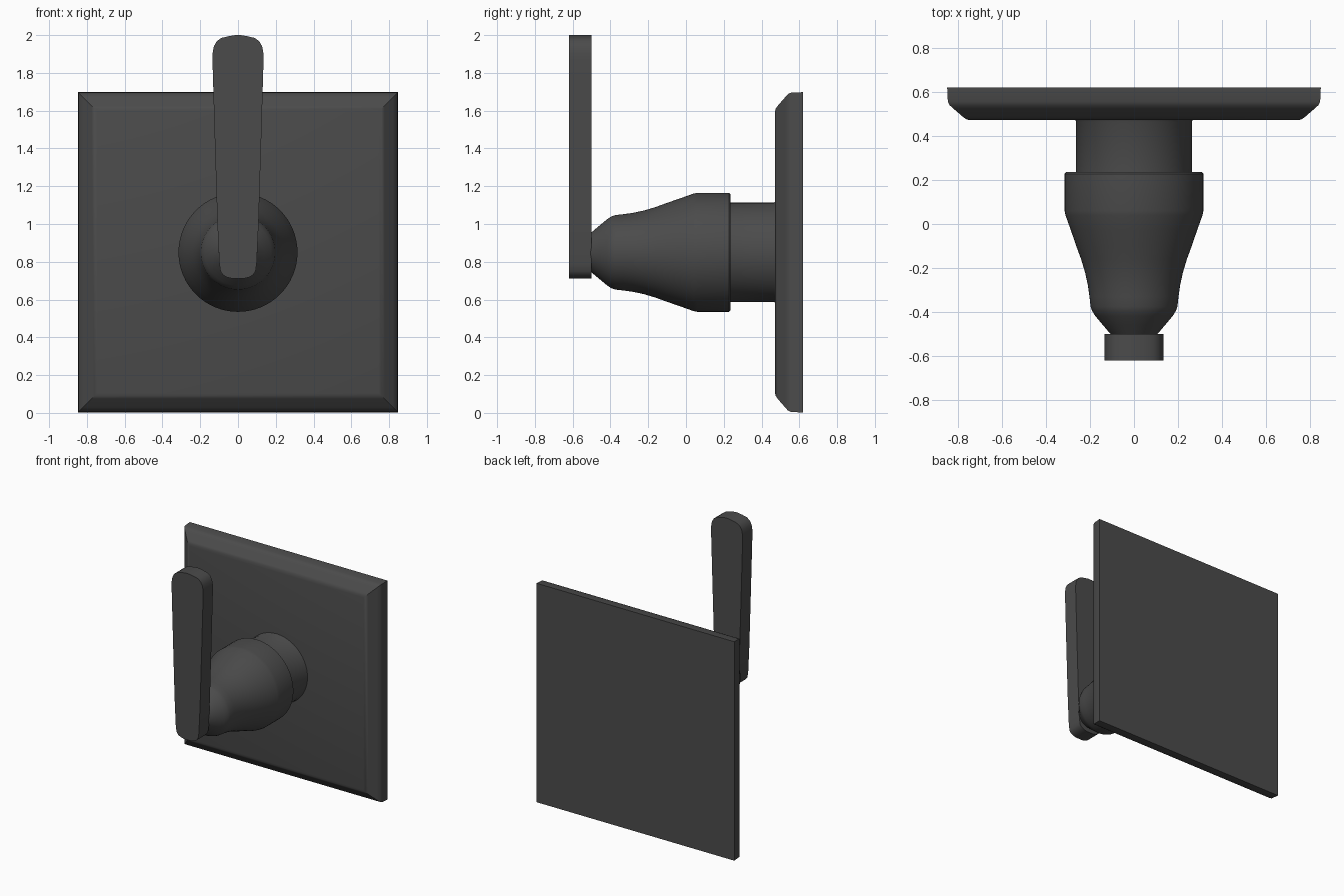
import bpy, bmesh, math

if "Cube" in bpy.data.objects:
    bpy.data.objects.remove(bpy.data.objects["Cube"])

CZ = 0.85  # height of the valve axis

metal = bpy.data.materials.new("dark_bronze")
metal.diffuse_color = (0.07, 0.07, 0.07, 1.0)
metal.use_nodes = True
metal.node_tree.nodes["Principled BSDF"].inputs["Base Color"].default_value = metal.diffuse_color


def finish(name, bm, angle=30):
    bmesh.ops.recalc_face_normals(bm, faces=bm.faces[:])
    mesh = bpy.data.meshes.new(name)
    bm.to_mesh(mesh)
    bm.free()
    mesh.materials.append(metal)
    obj = bpy.data.objects.new(name, mesh)
    bpy.context.collection.objects.link(obj)
    bpy.ops.object.select_all(action='DESELECT')
    obj.select_set(True)
    bpy.context.view_layer.objects.active = obj
    bpy.ops.object.shade_smooth_by_angle(angle=math.radians(angle))
    return obj


def skin(name, loops, angle=30):
    """Bridge closed loops of points in order and cap both ends."""
    bm = bmesh.new()
    rings = [[bm.verts.new(p) for p in loop] for loop in loops]
    for a, b in zip(rings, rings[1:]):
        n = len(a)
        for i in range(n):
            j = (i + 1) % n
            bm.faces.new((a[i], a[j], b[j], b[i]))
    bm.faces.new(rings[0])
    bm.faces.new(rings[-1])
    return finish(name, bm, angle)


def circle(r, y, n=64):
    return [(r * math.cos(2 * math.pi * i / n), y,
             CZ + r * math.sin(2 * math.pi * i / n)) for i in range(n)]


def square(h, y):
    return [(-h, y, CZ - h), (h, y, CZ - h), (h, y, CZ + h), (-h, y, CZ + h)]


# Square wall plate with a sloped, softened front rim
plate = [(0.848, 0.62), (0.845, 0.555), (0.838, 0.54), (0.82, 0.524),
         (0.775, 0.485), (0.76, 0.475), (0.745, 0.471)]
skin("wall_plate", [square(h, y) for h, y in plate], 32)

# Cylindrical stem
skin("stem", [circle(r, y) for r, y in
              [(0.268, 0.475), (0.263, 0.465), (0.263, 0.22)]])

# Bell-shaped hub
bell = [(0.308, 0.235), (0.315, 0.228), (0.315, 0.06), (0.311, 0.04),
        (0.286, -0.03), (0.262, -0.10), (0.240, -0.16), (0.222, -0.22),
        (0.209, -0.28), (0.202, -0.33), (0.197, -0.375), (0.190, -0.395),
        (0.175, -0.418), (0.140, -0.460), (0.102, -0.505)]
skin("bell_hub", [circle(r, y) for r, y in bell])

# Tapered lever with rounded ends
half = [(0.03, 0.711), (0.058, 0.718), (0.08, 0.73), (0.093, 0.75),
        (0.099, 0.79), (0.109, 1.0), (0.123, 1.45), (0.135, 1.86),
        (0.135, 1.90), (0.128, 1.94), (0.112, 1.968), (0.088, 1.985),
        (0.05, 1.994), (0.015, 2.0)]
outline = half + [(-x, z) for x, z in reversed(half)]
skin("lever", [[(x, y, z) for x, z in outline] for y in (-0.62, -0.50)], 40)
